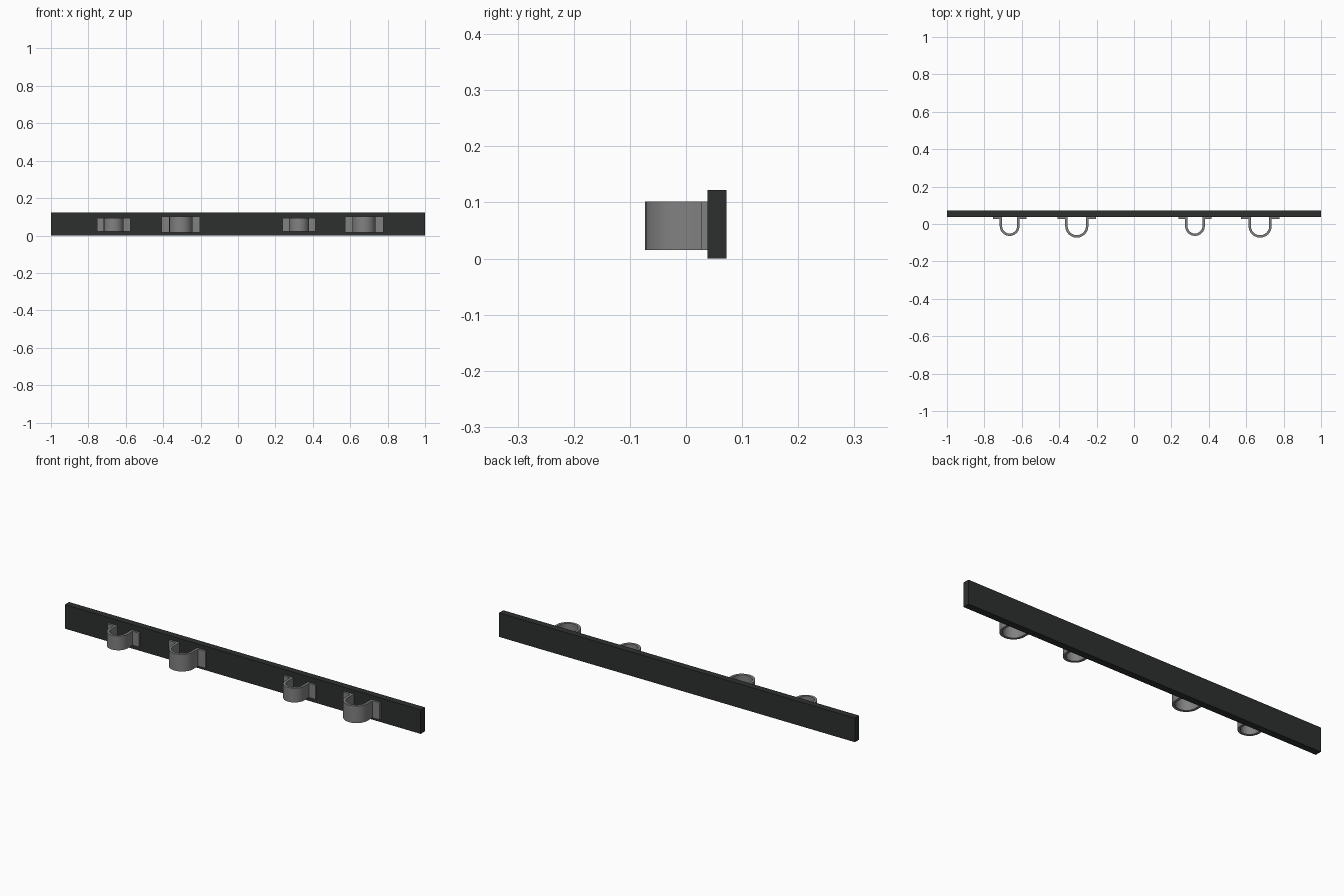
import bpy, bmesh, math

cube = bpy.data.objects.get("Cube")
if cube:
    bpy.data.objects.remove(cube, do_unlink=True)


def material(name, rgb):
    mat = bpy.data.materials.new(name)
    mat.use_nodes = True
    mat.diffuse_color = (*rgb, 1)
    mat.node_tree.nodes["Principled BSDF"].inputs["Base Color"].default_value = (*rgb, 1)
    return mat


BLACK = material("black board", (0.027, 0.028, 0.028))
GREY = material("grey clip", (0.22, 0.22, 0.22))
FACE_Y = 0.038      # front face of the board
MID_Z = 0.0585      # height of the clip centres
SEGMENTS = 12


def finish(bm, name, mat):
    bmesh.ops.recalc_face_normals(bm, faces=bm.faces)
    mesh = bpy.data.meshes.new(name)
    bm.to_mesh(mesh)
    bm.free()
    mesh.materials.append(mat)
    obj = bpy.data.objects.new(name, mesh)
    bpy.context.collection.objects.link(obj)
    return obj


def board():
    bm = bmesh.new()
    bmesh.ops.create_cube(bm, size=1)
    bmesh.ops.scale(bm, vec=(2, 0.034, 0.122), verts=bm.verts)
    bmesh.ops.translate(bm, vec=(0, FACE_Y + 0.017, 0.061), verts=bm.verts)
    finish(bm, "wall_board", BLACK)


def clip(name, x, radius, half_width, height, wall=0.013, flange=0.01):
    """U-shaped strap with a flat mounting flange on each side."""
    centre_y = -0.011

    def arc(r):
        angles = [math.pi * (1 + i / SEGMENTS) for i in range(SEGMENTS + 1)]
        return [(r * math.cos(a), centre_y + r * math.sin(a)) for a in angles]

    inner = radius - wall
    front_y = FACE_Y - flange
    outline = [(-half_width, FACE_Y), (-half_width, front_y), (-radius, front_y)]
    outline += arc(radius)
    outline += [(radius, front_y), (half_width, front_y), (half_width, FACE_Y), (inner, FACE_Y)]
    outline += arc(inner)[::-1]
    outline += [(-inner, FACE_Y)]

    # Extrude the strap outline upwards
    bm = bmesh.new()
    face = bm.faces.new([bm.verts.new((x + px, py, MID_Z - height / 2)) for px, py in outline])
    top = bmesh.ops.extrude_face_region(bm, geom=[face], use_keep_orig=True)["geom"]
    bmesh.ops.translate(bm, vec=(0, 0, height),
                        verts=[v for v in top if isinstance(v, bmesh.types.BMVert)])
    obj = finish(bm, name, GREY)
    bpy.ops.object.select_all(action="DESELECT")
    obj.select_set(True)
    bpy.context.view_layer.objects.active = obj
    bpy.ops.object.shade_smooth_by_angle(angle=math.radians(30))


board()

# Alternating small and large clips
for side, small_x, large_x in (("right", -0.665, -0.306), ("left", 0.326, 0.674)):
    clip("small_clip_" + side, small_x, 0.053, 0.089, 0.072)
    clip("large_clip_" + side, large_x, 0.062, 0.103, 0.087)
